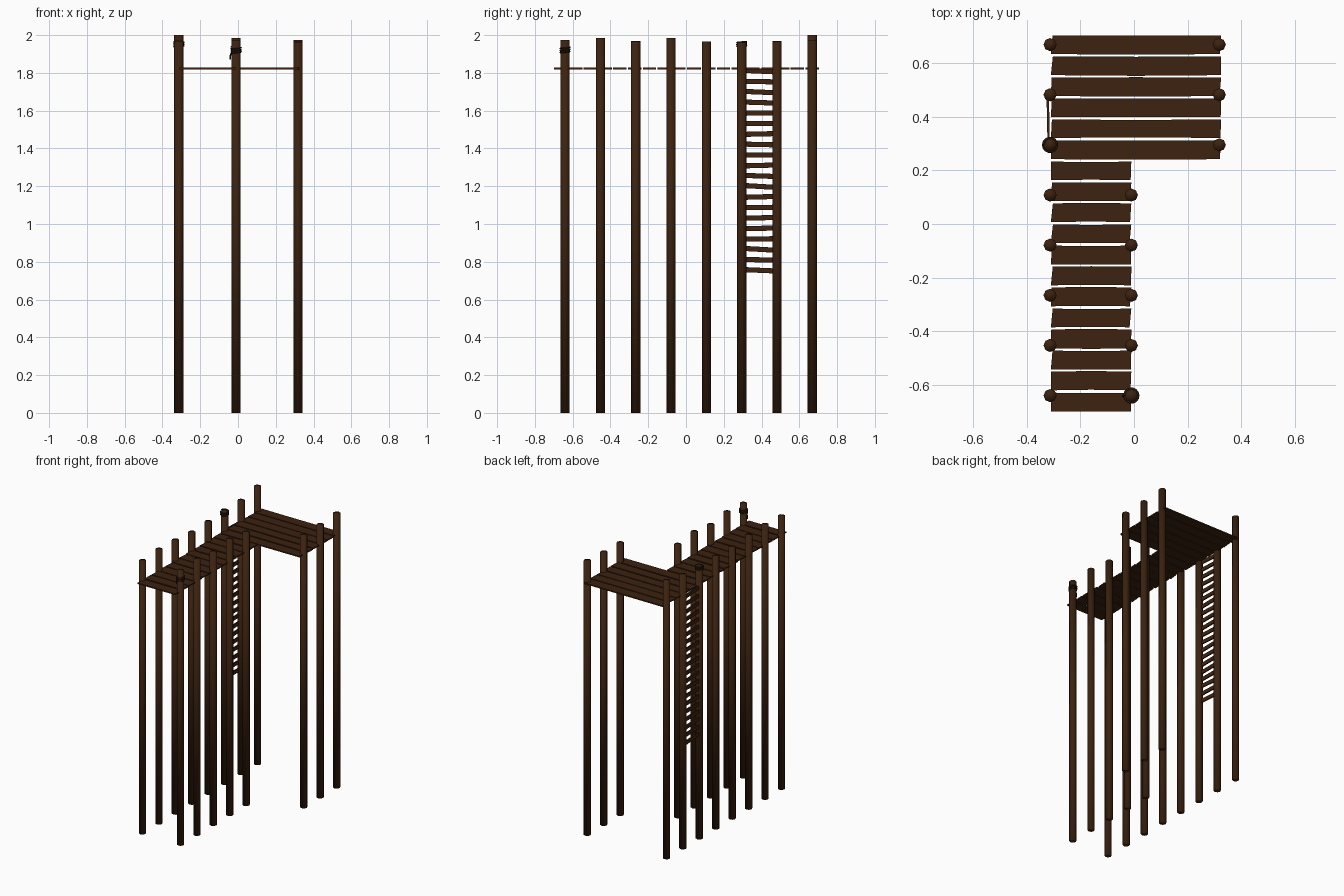
import bpy, bmesh, math, random
from mathutils import Vector

random.seed(4)
if "Cube" in bpy.data.objects:
    bpy.data.objects.remove(bpy.data.objects["Cube"])


def material(name, rgb):
    m = bpy.data.materials.new(name)
    m.use_nodes = True
    m.diffuse_color = (*rgb, 1)
    m.node_tree.nodes["Principled BSDF"].inputs["Base Color"].default_value = (*rgb, 1)
    return m


wood = material("dark brown wood", (0.045, 0.016, 0.005))
rope_mat = material("dark rope", (0.022, 0.011, 0.005))


def finish(name, bm, mat, smooth=False):
    bmesh.ops.recalc_face_normals(bm, faces=bm.faces)
    mesh = bpy.data.meshes.new(name)
    bm.to_mesh(mesh)
    bm.free()
    mesh.materials.append(mat)
    for p in mesh.polygons:
        p.use_smooth = smooth
    obj = bpy.data.objects.new(name, mesh)
    bpy.context.collection.objects.link(obj)
    return obj


def post(name, x, y, height):
    # soft-shaded eight-sided pole
    bm = bmesh.new()
    bmesh.ops.create_cone(bm, cap_ends=True, segments=8, radius1=0.0245,
                          radius2=0.0245, depth=height)
    finish(name, bm, wood, True).location = (x, y, height / 2)


def plank(name, x0, x1, y, z):
    # board with slightly uneven ends and a gentle bend along its edges
    bm = bmesh.new()
    half, thick = 0.035, 0.0045
    ends = [random.uniform(0, 0.008) for _ in range(2)]
    bow = [random.uniform(-0.003, 0.003) for _ in range(2)]
    outline = []
    for side in (0, 1):
        sign = 1 if side else -1
        row = []
        for i in range(5):
            t = i / 4
            x = x0 + (x1 - x0) * t
            if side and i == 0:
                x += ends[0]
            if not side and i == 4:
                x -= ends[1]
            row.append((x, y + sign * half + bow[side] * math.sin(math.pi * t), z - thick))
        outline += row[::-1] if side else row
    face = bm.faces.new([bm.verts.new(p) for p in outline])
    top = bmesh.ops.extrude_face_region(bm, geom=[face])["geom"]
    bmesh.ops.translate(bm, vec=(0, 0, thick * 2),
                        verts=[v for v in top if isinstance(v, bmesh.types.BMVert)])
    finish(name, bm, wood)


def rope(name, points, radius):
    curve = bpy.data.curves.new(name, "CURVE")
    curve.dimensions = "3D"
    curve.bevel_depth = radius
    curve.bevel_resolution = 1
    curve.use_fill_caps = True
    spline = curve.splines.new("POLY")
    spline.points.add(len(points) - 1)
    for p, co in zip(spline.points, points):
        p.co = (*co, 1)
    curve.materials.append(rope_mat)
    bpy.context.collection.objects.link(bpy.data.objects.new(name, curve))


def coil(name, x, y, z0, z1, turns=3, steps=14):
    n = turns * steps
    pts = []
    for i in range(n + 1):
        a = math.pi + math.tau * i / steps
        pts.append((x + 0.026 * math.cos(a), y + 0.026 * math.sin(a), z0 + (z1 - z0) * i / n))
    return pts


# Posts in three rows
LEFT, MID, RIGHT = -0.313, -0.01, 0.318
ys = [-0.64 + 0.187 * i for i in range(8)]
left_heights = [1.965, 1.975, 1.97, 1.955, 1.96, 1.965, 1.97, 2.0]
mid_heights = [1.975, 1.985, 1.965, 1.985, 1.965]
for i, h in enumerate(left_heights):
    post(f"outer_post_{i + 1}", LEFT, ys[i], h)
for i, h in enumerate(mid_heights):
    post(f"inner_post_{i + 1}", MID, ys[i], h)
for i, h in enumerate((1.96, 1.965, 1.975)):
    post(f"platform_post_{i + 1}", RIGHT, ys[i + 5], h)

# Deck: twelve short walkway planks, then six long platform planks
for i in range(18):
    long_part = i >= 12
    plank(f"{'platform' if long_part else 'walkway'}_plank_{i + 1}",
          -0.31, 0.325 if long_part else -0.01, -0.664 + 0.0784 * i, 1.823)

# Ladder rungs between two outer posts, each slightly tilted
for i in range(20):
    bm = bmesh.new()
    bmesh.ops.create_cube(bm, size=1)
    bmesh.ops.scale(bm, vec=(0.009, 0.165, 0.027), verts=bm.verts)
    rung = finish(f"ladder_rung_{i + 1}", bm, wood)
    rung.location = (LEFT - 0.007, (ys[5] + ys[6]) / 2, 0.755 + 0.0555 * i)
    rung.rotation_euler = (random.uniform(-0.06, 0.03), 0, 0.02)

# Rope wraps, one with a loose hanging end
wrap = coil("front", MID, ys[0], 1.905, 1.938)
tail = [Vector(wrap[0]) + Vector(d) for d in
        ((-0.004, -0.002, -0.034), (-0.005, 0, -0.015))]
rope("front_rope", tail + wrap, 0.0045)
rope("ladder_rope", coil("ladder", LEFT, ys[5], 1.938, 1.966), 0.0045)
